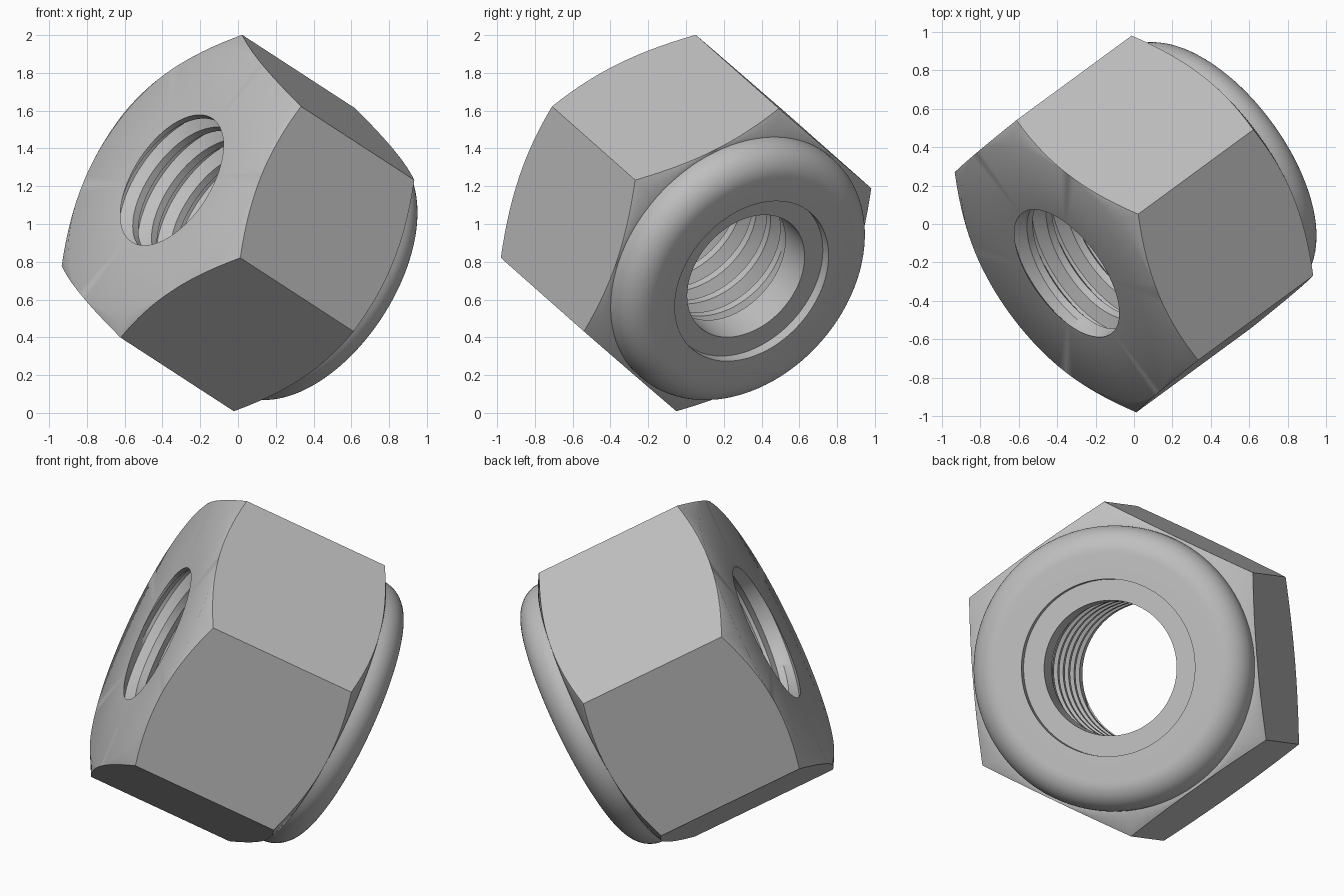
import bpy, bmesh, math
from mathutils import Vector, Matrix

cube = bpy.data.objects.get("Cube")
if cube:
    bpy.data.objects.remove(cube)

SEGS = 96
CORNER, FLAT = 0.905, 0.784      # hexagon corner and flat radii
FRONT, BACK = -0.07, 0.91        # hexagon end planes along the axis
CHAMFER = 0.07
BORE, ROOT, PITCH = 0.39, 0.455, 0.139
RING_START = 0.83

# Tilted frame: local z runs along the bore, local x to a hexagon corner
axis = Vector((0.714, 0.524, -0.464)).normalized()
side = Vector((0.32, 0.27, 0.80))
side = (side - axis * side.dot(axis)).normalized()
frame = Matrix((side, axis.cross(side), axis)).transposed().to_4x4()
frame.translation = (-0.30, -0.22, 1.20)

steel = bpy.data.materials.new("steel_grey")
steel.use_nodes = True
grey = (0.52, 0.52, 0.52, 1)
steel.diffuse_color = grey
steel.node_tree.nodes["Principled BSDF"].inputs["Base Color"].default_value = grey


def skin(name, rows):
    """Skin rows of (radius, height) functions of the angle around the axis."""
    bm = bmesh.new()
    grid = []
    for row in rows:
        ring = []
        for i in range(SEGS + 1):
            a = 2 * math.pi * i / SEGS
            r, t = row(a)
            ring.append(bm.verts.new((r * math.cos(a), r * math.sin(a), t)))
        grid.append(ring)
    for lo, hi in zip(grid, grid[1:]):
        for i in range(SEGS):
            bm.faces.new((lo[i], lo[i + 1], hi[i + 1], hi[i]))
    bmesh.ops.remove_doubles(bm, verts=bm.verts, dist=0.0002)
    mesh = bpy.data.meshes.new(name)
    bm.to_mesh(mesh)
    bm.free()
    mesh.materials.append(steel)
    obj = bpy.data.objects.new(name, mesh)
    bpy.context.collection.objects.link(obj)
    obj.matrix_world = frame
    bpy.ops.object.select_all(action='DESELECT')
    obj.select_set(True)
    bpy.context.view_layer.objects.active = obj
    bpy.ops.object.shade_smooth_by_angle(angle=math.radians(35))
    return obj


def circle(r, t):
    return lambda a: (r, t)


def hex_rim(end, direction):
    """Hexagon outline dropping along the chamfer cone towards its corners."""
    def row(a):
        h = FLAT / math.cos((a + math.pi / 6) % (math.pi / 3) - math.pi / 6)
        h = FLAT / math.cos(a % (math.pi / 3) - math.pi / 6)
        return h, end + direction * CHAMFER * (h - FLAT) / (CORNER - FLAT)
    return row


# Hexagon body, chamfered at both ends
skin("hex_body", [circle(BORE, FRONT), circle(FLAT, FRONT),
                  hex_rim(FRONT, 1), hex_rim(BACK, -1),
                  circle(FLAT, BACK), circle(0.75, BACK)])

# Rounded collar rolled over the locking ring
collar = [circle(0.77, BACK)]
for k in range(17):
    a = math.pi / 2 * k / 16
    collar.append(circle(0.62 + 0.15 * math.cos(a), 0.933 + 0.15 * math.sin(a)))
collar += [circle(0.478, 1.083), circle(0.478, 1.025)]
skin("rounded_collar", collar)

# Recessed locking ring
skin("locking_ring", [circle(0.478, 1.025), circle(0.365, 1.025),
                      circle(0.365, RING_START), circle(BORE, RING_START)])


# Helical thread fading out at both ends
def thread_row(turn, phase, radius):
    def row(a):
        t = FRONT + PITCH * (turn + phase + a / (2 * math.pi))
        t = min(max(t, FRONT), RING_START)
        fade = min(1, min(t - FRONT, RING_START - t) / 0.04)
        return BORE + (radius - BORE) * fade, t
    return row


profile = [(0.0, BORE), (0.3, BORE), (0.58, ROOT), (0.72, ROOT)]
turns = math.ceil((RING_START - FRONT) / PITCH) + 1
rows = [thread_row(n, p, r) for n in range(-1, turns) for p, r in profile]
skin("bore_thread", rows[::-1])
